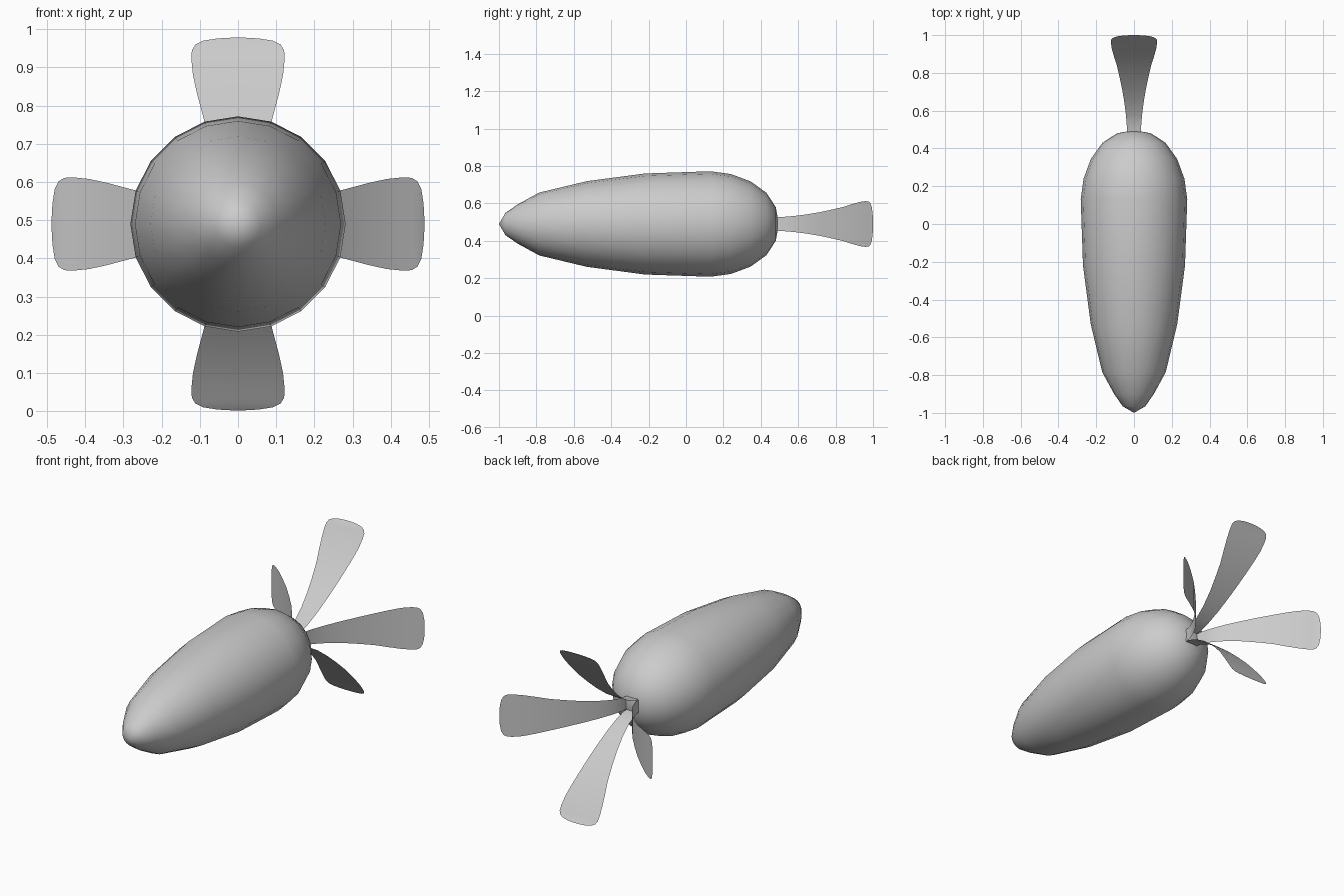
import bpy, bmesh
from math import sin, cos, pi

if "Cube" in bpy.data.objects:
    bpy.data.objects.remove(bpy.data.objects["Cube"])

CZ = 0.49      # height of the central axis
SIDES = 20


def make_object(name, bm):
    bmesh.ops.recalc_face_normals(bm, faces=bm.faces)
    mesh = bpy.data.meshes.new(name)
    bm.to_mesh(mesh)
    bm.free()
    for p in mesh.polygons:
        p.use_smooth = True
    ob = bpy.data.objects.new(name, mesh)
    bpy.context.collection.objects.link(ob)
    return ob


# Root: (y, radius) profile turned round the y axis
profile = [(-0.965, 0.06), (-0.90, 0.105), (-0.785, 0.168), (-0.53, 0.229),
           (-0.22, 0.27), (0.13, 0.282), (0.24, 0.267), (0.345, 0.228),
           (0.43, 0.167), (0.48, 0.09)]
bm = bmesh.new()
rings = [[bm.verts.new((r * sin(2 * pi * i / SIDES), y, CZ + r * cos(2 * pi * i / SIDES)))
          for i in range(SIDES)] for y, r in profile]
for a, b in zip(rings, rings[1:]):
    for i in range(SIDES):
        j = (i + 1) % SIDES
        bm.faces.new((a[i], a[j], b[j], b[i]))
for ring, y in ((rings[0], -1.0), (rings[-1], 0.497)):
    tip = bm.verts.new((0, y, CZ))
    for i in range(SIDES):
        bm.faces.new((ring[i], ring[(i + 1) % SIDES], tip))
make_object("root_body", bm)

# Leaves: thin curved strips (y, distance from axis, half width), one per quarter turn
leaf = [(0.46, 0.036, 0.036), (0.52, 0.042, 0.038), (0.58, 0.067, 0.043),
        (0.65, 0.11, 0.052), (0.72, 0.165, 0.064), (0.78, 0.22, 0.077),
        (0.84, 0.28, 0.091), (0.89, 0.34, 0.107), (0.93, 0.39, 0.118),
        (0.958, 0.43, 0.122), (0.975, 0.455, 0.121), (0.985, 0.470, 0.112),
        (0.993, 0.480, 0.092), (0.998, 0.486, 0.055), (1.0, 0.488, 0.02)]
for k, name in enumerate(("leaf_top", "leaf_right", "leaf_bottom", "leaf_left")):
    s, c = sin(k * pi / 2), cos(k * pi / 2)
    bm = bmesh.new()
    rows = [[bm.verts.new((w * t * c + r * s, y, CZ - w * t * s + r * c))
             for t in (-1, 0, 1)] for y, r, w in leaf]
    for a, b in zip(rows, rows[1:]):
        for i in range(2):
            bm.faces.new((a[i], a[i + 1], b[i + 1], b[i]))
    make_object(name, bm)
